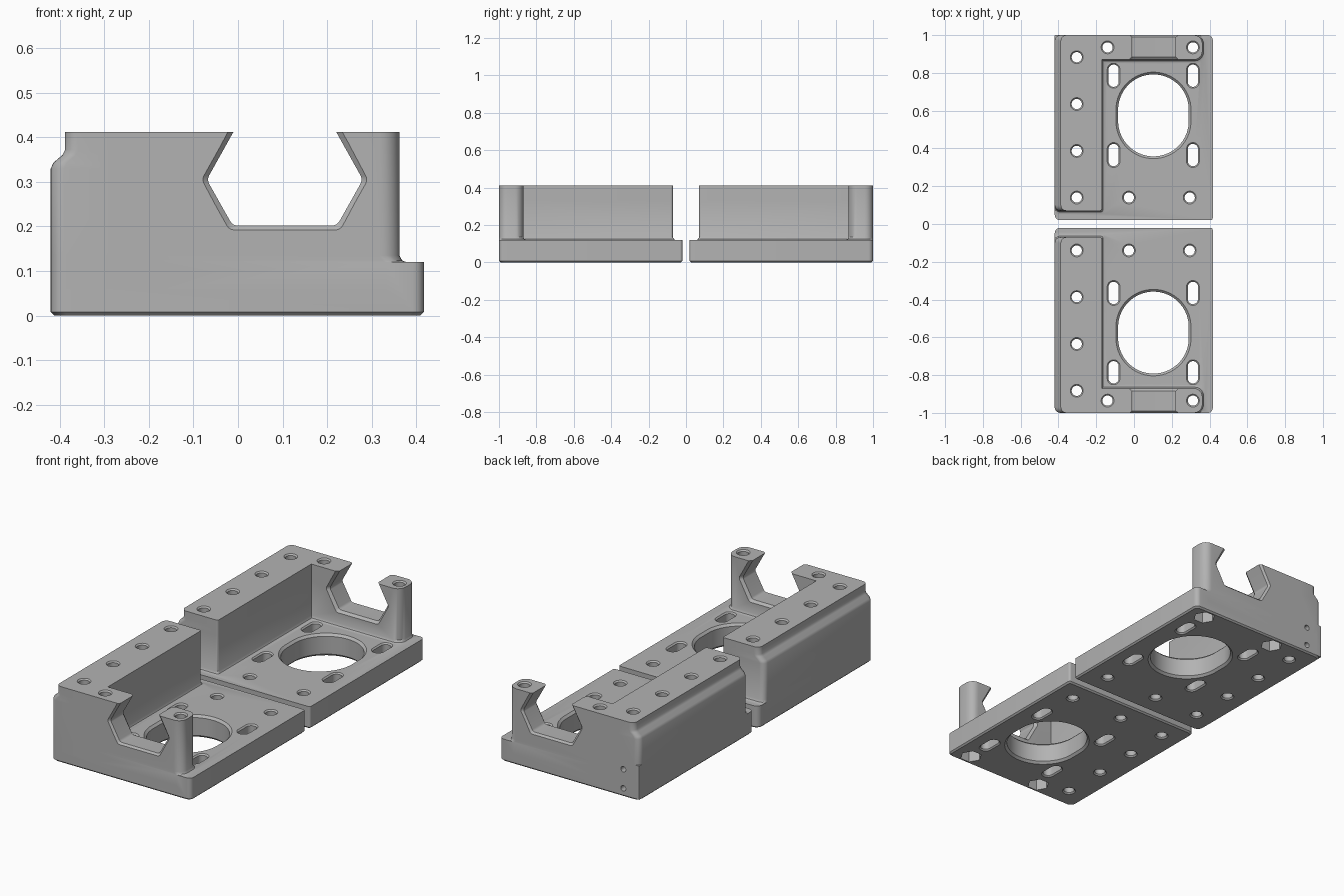
import bpy, bmesh, math
from math import sin, cos, pi
from mathutils import Vector

cube = bpy.data.objects.get("Cube")
if cube:
    bpy.data.objects.remove(cube)

grey = bpy.data.materials.new("matte grey")
grey.use_nodes = True
grey.diffuse_color = (0.45, 0.45, 0.45, 1)
grey.node_tree.nodes["Principled BSDF"].inputs["Base Color"].default_value = grey.diffuse_color


def rounded(points, radii, steps=6):
    """Round each corner of a polygon with a smooth arc."""
    ring, n = [], len(points)
    for i, r in enumerate(radii):
        p = Vector(points[i])
        a = Vector(points[i - 1]) - p
        b = Vector(points[(i + 1) % n]) - p
        half = a.angle(b) / 2
        a.normalize()
        b.normalize()
        reach = r / math.tan(half)
        centre = p + (a + b).normalized() * (r / sin(half))
        u, v = p + a * reach - centre, p + b * reach - centre
        turn = pi - 2 * half
        for k in range(steps + 1):
            t = k / steps
            ring.append(centre + (u * sin((1 - t) * turn) + v * sin(t * turn)) / sin(turn))
    return ring


def rect(x0, y0, x1, y1, radii):
    return rounded([(x0, y0), (x1, y0), (x1, y1), (x0, y1)], radii)


def slot(cx, cy, r, half, n=48):
    ring = []
    for k in range(n):
        a = 2 * pi * (k + 0.5) / n
        ring.append((cx + r * cos(a), cy + r * sin(a) + math.copysign(half, sin(a))))
    return ring


def loft(name, sections, along_y=False):
    """Skin a stack of (height, ring) sections into a closed solid."""
    bm = bmesh.new()
    rings = []
    for h, ring in sections:
        rings.append([bm.verts.new((p[0], h, p[1]) if along_y else (p[0], p[1], h)) for p in ring])
    for low, high in zip(rings, rings[1:]):
        for i in range(len(low)):
            bm.faces.new((low[i - 1], low[i], high[i], high[i - 1]))
    bm.faces.new(rings[0])
    bm.faces.new(rings[-1])
    bmesh.ops.recalc_face_normals(bm, faces=bm.faces)
    mesh = bpy.data.meshes.new(name)
    bm.to_mesh(mesh)
    bm.free()
    mesh.materials.append(grey)
    obj = bpy.data.objects.new(name, mesh)
    bpy.context.collection.objects.link(obj)
    return obj


def combine(body, other, operation):
    mod = body.modifiers.new("join", "BOOLEAN")
    mod.operation, mod.solver, mod.object = operation, "EXACT", other
    bpy.context.view_layer.objects.active = body
    bpy.ops.object.modifier_apply(modifier=mod.name)
    bpy.data.objects.remove(other)


def hole(cx, cy, top, r=0.027, half=0.0, flare=0.007):
    """Through hole or slot with chamfered rims."""
    wide, narrow = slot(cx, cy, r + 2 * flare, half), slot(cx, cy, r, half)
    return loft("hole_cutter", [(-flare, wide), (flare, narrow),
                                (top - flare, narrow), (top + flare, wide)])


def make_half(name, back):
    left, right, inner, outer = -0.42, 0.417, 0.02, 1.0
    deck, top = 0.12, 0.412

    # Base plate with a chamfered lower edge
    def plate(e):
        return rect(left + e, inner + e, right - e, outer - e, [0.03, 0.012, 0.025, 0.03])
    body = loft(name, [(0, plate(0.008)), (0.008, plate(0)), (deck, plate(0))])

    # Long raised block with stepped outer side and filleted foot
    def block(x0, e):
        return rect(x0, 0.07 - e, -0.17 + e, outer, [0.03, 0.012, 0.012, 0.03])
    foot = [(0.06, 0.015), (deck, 0.015), (0.124, 0.006), (0.135, 0)]
    sections = [(z, block(left, e)) for z, e in foot]
    sections += [(z, block(x, 0)) for z, x in
                 [(0.33, left), (0.343, -0.414), (0.36, -0.394), (0.372, -0.388), (top, -0.388)]]
    combine(body, loft("block", sections), "UNION")

    # End wall
    def wall(e):
        return rect(-0.3, 0.87 - e, 0.362 + e, outer, [0.01, 0.045, 0.045, 0.01])
    sections = [(z, wall(e)) for z, e in foot] + [(top, wall(0))]
    combine(body, loft("end_wall", sections), "UNION")

    # Hexagonal cradle cut through the wall, flared at both faces
    def cradle(g):
        pts = [(-0.07, 0.305), (-0.012, 0.202), (0.222, 0.202),
               (0.28, 0.305), (0.199, 0.45), (0.011, 0.45)]
        mid = Vector((0.105, 0.305))
        pts = [(mid.x + (x - mid.x) * (1 + g / 0.155), mid.y + (z - mid.y) * (1 + g / 0.105))
               for x, z in pts]
        return rounded(pts, [0.02] * 6)
    combine(body, loft("cradle_cutter", [(0.82, cradle(0.04)), (0.865, cradle(0.015)),
                                         (0.885, cradle(0)), (0.99, cradle(0)),
                                         (1.01, cradle(0.02))], True), "DIFFERENCE")

    # Squared lower corner on the back end
    if back:
        combine(body, loft("corner", [(z, rect(left, 0.95, -0.37, outer, [0.002] * 4))
                                      for z in (0.008, 0.19)]), "UNION")

    # Large oval opening, bolt holes and adjustment slots
    cutters = [hole(0.103, 0.575, deck, 0.187, 0.03, 0.012)]
    cutters += [hole(-0.303, y, top) for y in (0.14, 0.387, 0.635, 0.883)]
    cutters += [hole(x, 0.14, deck) for x in (-0.027, 0.295)]
    cutters += [hole(x, y, deck, half=0.032) for x in (-0.108, 0.312) for y in (0.365, 0.785)]
    for x in (-0.14, 0.312):
        cutters.append(hole(x, 0.935, top))
        # Hexagonal nut pocket below each wall bolt
        hexagon = [(x + 0.056 * cos(k * pi / 3), 0.935 + 0.056 * sin(k * pi / 3)) for k in range(6)]
        cutters.append(loft("nut_cutter", [(-0.05, hexagon), (0.06, hexagon)]))
    # Small pin holes in the back end
    if back:
        for z in (0.045, 0.148):
            pin = slot(-0.325, z, 0.015, 0, 16)
            cutters.append(loft("pin_cutter", [(0.9, pin), (1.05, pin)], True))
    for c in cutters:
        combine(body, c, "DIFFERENCE")

    # Mirror the front half
    if not back:
        bm = bmesh.new()
        bm.from_mesh(body.data)
        for v in bm.verts:
            v.co.y *= -1
        bmesh.ops.reverse_faces(bm, faces=bm.faces)
        bm.to_mesh(body.data)
        bm.free()
    bpy.ops.object.select_all(action="DESELECT")
    body.select_set(True)
    bpy.context.view_layer.objects.active = body
    bpy.ops.object.shade_smooth_by_angle(angle=math.radians(32))


make_half("back_bracket", True)
make_half("front_bracket", False)
